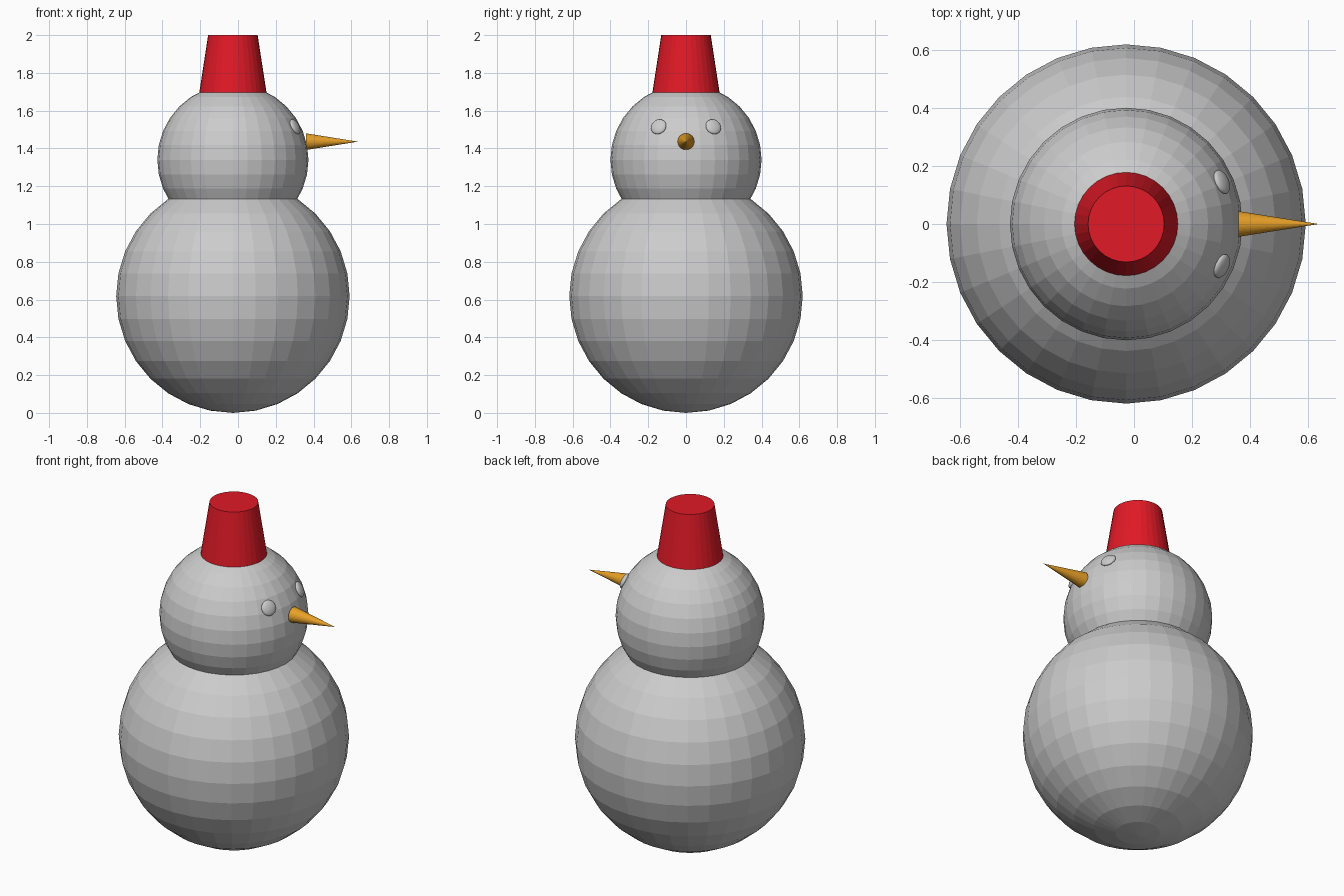
import bpy
from mathutils import Vector

if "Cube" in bpy.data.objects:
    bpy.data.objects.remove(bpy.data.objects["Cube"])

CX = -0.027  # axis of the stacked body parts


def material(name, color):
    mat = bpy.data.materials.new(name)
    mat.diffuse_color = color
    mat.use_nodes = True
    mat.node_tree.nodes["Principled BSDF"].inputs["Base Color"].default_value = mat.diffuse_color
    return mat


def ball(name, radius, loc):
    bpy.ops.mesh.primitive_uv_sphere_add(segments=32, ring_count=16, radius=radius, location=loc)
    obj = bpy.context.object
    obj.name = name
    return obj


def cone(name, r1, r2, start, end, mat):
    start, end = Vector(start), Vector(end)
    axis = end - start
    bpy.ops.mesh.primitive_cone_add(vertices=32, radius1=r1, radius2=r2, depth=axis.length,
                                    location=(start + end) / 2,
                                    rotation=axis.to_track_quat('Z', 'Y').to_euler())
    obj = bpy.context.object
    obj.name = name
    obj.data.materials.append(mat)
    return obj


red = material("red", (0.75, 0.01, 0.02, 1))
orange = material("orange", (0.8, 0.35, 0.02, 1))

# Body and head
ball("body", 0.618, (CX, 0, 0.618))
head_centre = Vector((CX, 0, 1.34))
ball("head", 0.4, head_centre)

# Hat
cone("hat", 0.178, 0.131, (CX, 0, 1.695), (CX, 0, 2.0), red)

# Carrot nose
cone("nose", 0.044, 0.0, (0.36, 0, 1.436), (0.635, 0, 1.436), orange)

# Flattened eyes lying on the head surface
for side, label in ((1, "left"), (-1, "right")):
    pos = Vector((0.302, 0.145 * side, 1.515))
    eye = ball("eye_" + label, 1, pos)
    eye.scale = (0.043, 0.043, 0.017)
    eye.rotation_euler = (pos - head_centre).to_track_quat('Z', 'Y').to_euler()
